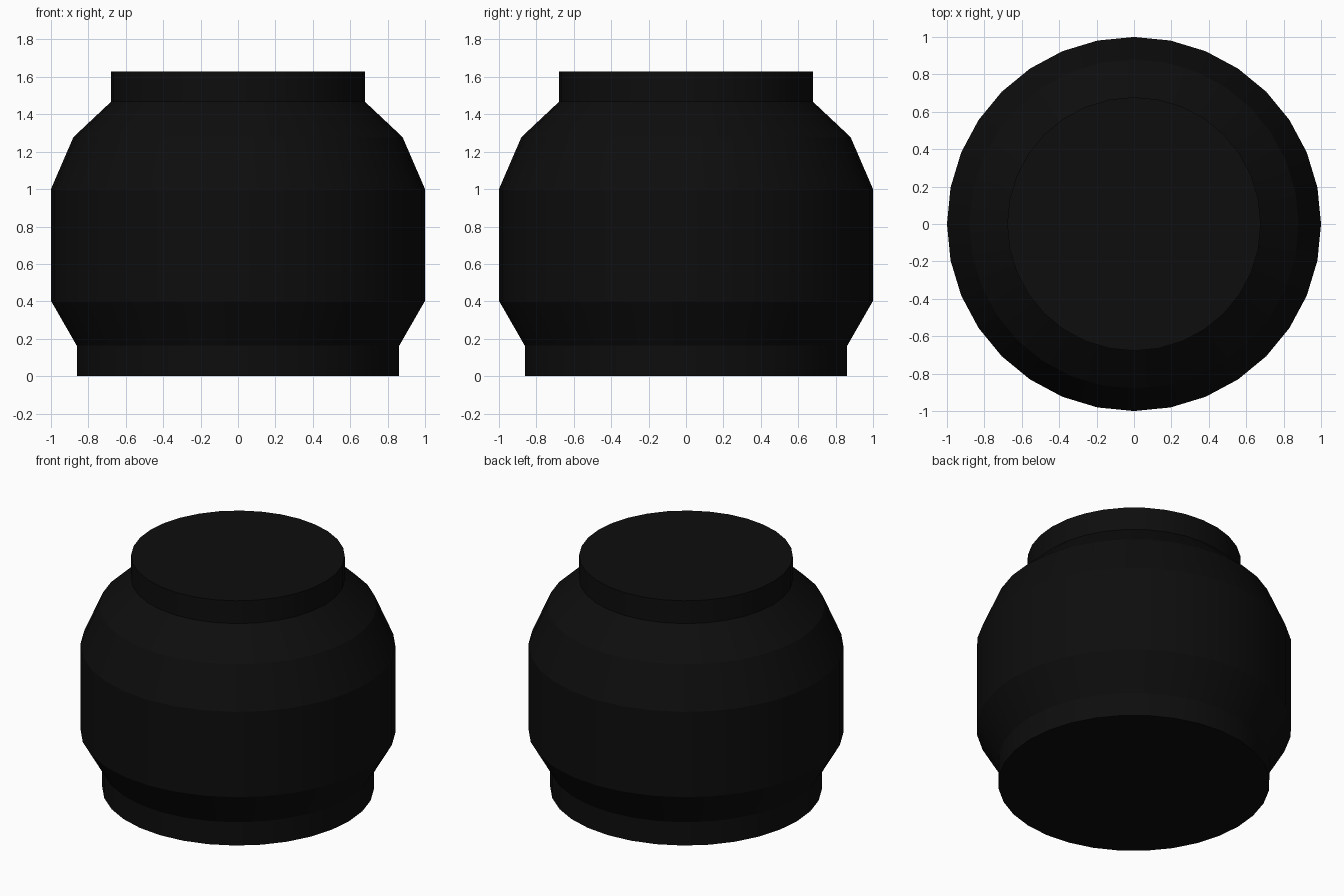
import bpy, bmesh, math

if "Cube" in bpy.data.objects:
    bpy.data.objects.remove(bpy.data.objects["Cube"])

SIDES = 32

black = bpy.data.materials.new("black")
black.diffuse_color = (0.004, 0.004, 0.004, 1)
black.use_nodes = True
black.node_tree.nodes["Principled BSDF"].inputs["Base Color"].default_value = black.diffuse_color


def lathe(name, profile):
    """Closed turned solid from (radius, height) points, bottom to top."""
    bm = bmesh.new()
    rings = [[bm.verts.new((r * math.cos(2 * math.pi * i / SIDES),
                            r * math.sin(2 * math.pi * i / SIDES), z))
              for i in range(SIDES)] for r, z in profile]
    for low, high in zip(rings, rings[1:]):
        for i in range(SIDES):
            j = (i + 1) % SIDES
            bm.faces.new((low[i], low[j], high[j], high[i]))
    bm.faces.new(rings[0][::-1])
    bm.faces.new(rings[-1])
    mesh = bpy.data.meshes.new(name)
    bm.to_mesh(mesh)
    bm.free()
    mesh.materials.append(black)
    obj = bpy.data.objects.new(name, mesh)
    bpy.context.collection.objects.link(obj)
    # smooth around the axis, crisp between the bands
    bpy.ops.object.select_all(action='DESELECT')
    obj.select_set(True)
    bpy.context.view_layer.objects.active = obj
    bpy.ops.object.shade_smooth_by_angle(angle=math.radians(18))
    return obj


# One continuous pot: straight foot, bulging body, stepped shoulder, straight neck
lathe("pot_body", [(0.862, 0), (0.862, 0.163), (1, 0.403), (1, 1.0),
                   (0.88, 1.278), (0.678, 1.468), (0.678, 1.628)])
